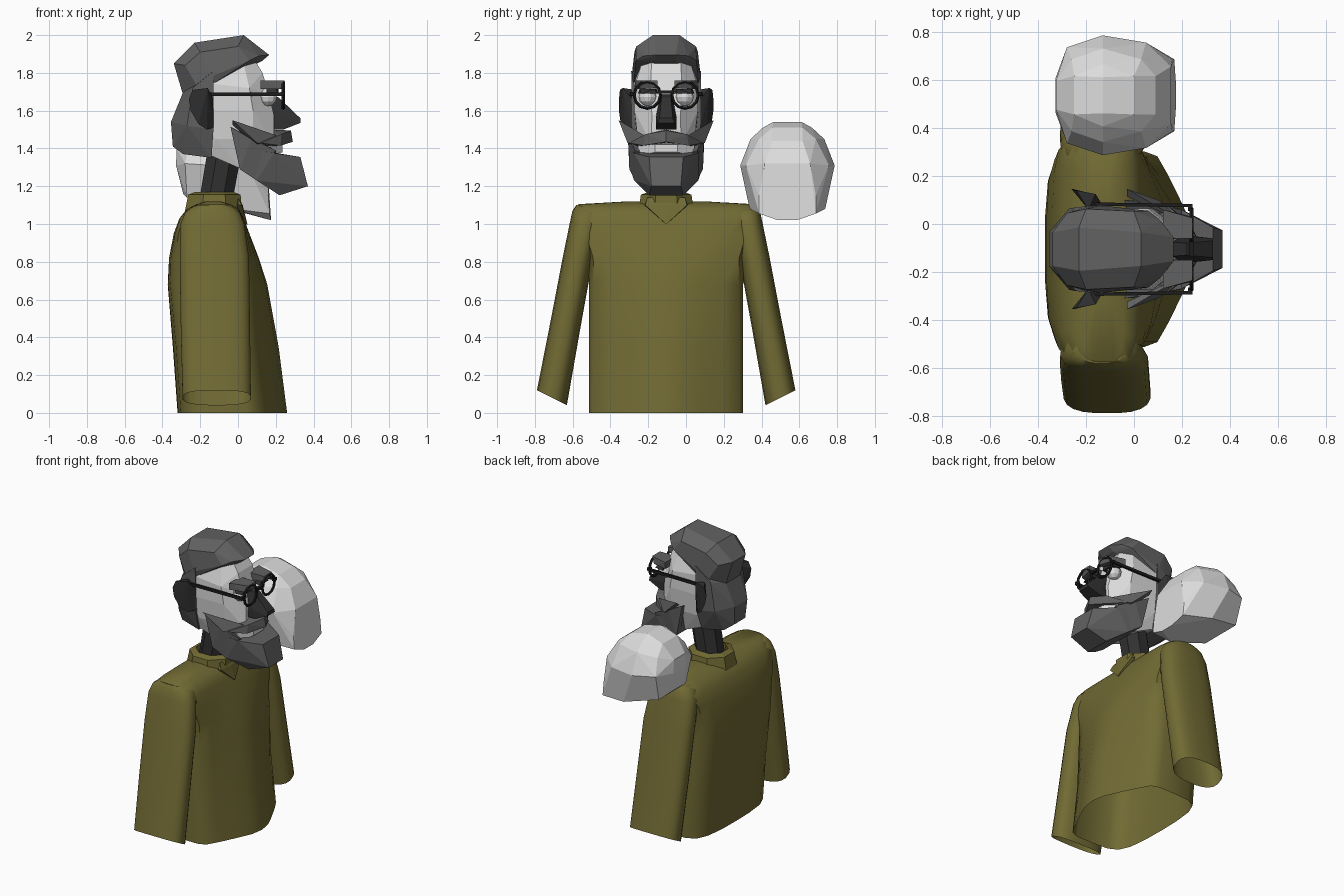
import bpy, bmesh, math
from mathutils import Matrix

CY = -0.105  # centre line of the figure (it faces +x)


def mat(name, r, g, b):
    m = bpy.data.materials.new(name)
    m.diffuse_color = (r, g, b, 1)
    return m


OLIVE = mat("olive cloth", 0.165, 0.145, 0.034)
SKIN = mat("pale grey", 0.72, 0.72, 0.72)
HAIR = mat("mid grey", 0.12, 0.12, 0.12)
DARK = mat("dark grey", 0.03, 0.03, 0.03)
BLACK = mat("black frame", 0.012, 0.012, 0.012)


def finish(name, bm, m, smooth=None):
    bmesh.ops.recalc_face_normals(bm, faces=bm.faces[:])
    me = bpy.data.meshes.new(name)
    bm.to_mesh(me)
    bm.free()
    ob = bpy.data.objects.new(name, me)
    bpy.context.collection.objects.link(ob)
    me.materials.append(m)
    if smooth:
        bpy.ops.object.select_all(action='DESELECT')
        ob.select_set(True)
        bpy.context.view_layer.objects.active = ob
        bpy.ops.object.shade_smooth_by_angle(angle=math.radians(smooth))
    return ob


def hull(name, pts, m, cy=CY, side=0):
    """Faceted solid round (x, z, y) points; mirrored over cy unless side is given."""
    bm = bmesh.new()
    for x, z, y in pts:
        for s in ([side] if side else [1, -1] if y else [1]):
            bm.verts.new((x, cy + s * y, z))
    bmesh.ops.convex_hull(bm, input=bm.verts[:])
    loose = [v for v in bm.verts if not v.link_faces]
    bmesh.ops.delete(bm, geom=loose, context='VERTS')
    bmesh.ops.dissolve_limit(bm, angle_limit=math.radians(4), verts=bm.verts[:], edges=bm.edges[:])
    return finish(name, bm, m)


def loft(name, rings, m, smooth=None, bottom=True):
    bm = bmesh.new()
    vr = [[bm.verts.new(p) for p in r] for r in rings]
    n = len(vr[0])
    for a, b in zip(vr, vr[1:]):
        for i in range(n):
            bm.faces.new((a[i], a[(i + 1) % n], b[(i + 1) % n], b[i]))
    if bottom:
        bm.faces.new(vr[0])
    bm.faces.new(vr[-1])
    return finish(name, bm, m, smooth)


def rounded(n, power):
    out = []
    for i in range(n):
        a = 2 * math.pi * (i + 0.5) / n
        c, s = math.cos(a), math.sin(a)
        out.append((math.copysign(abs(c) ** power, c), math.copysign(abs(s) ** power, s)))
    return out


# jumper body, open at the hem: (z, back x, front x, half width)
half_hem = [(1, 0), (.95, .22), (.8, .46), (.6, .75), (.44, .95), (.25, 1), (-.2, 1),
            (-.6, .98), (-.82, .9), (-.94, .7), (-.99, .35)]
half_top = [(1, 0), (1, .25), (.99, .5), (.97, .75), (.88, .92), (.5, 1), (-.2, 1),
            (-.6, .98), (-.88, .9), (-.97, .7), (-1, .35)]


def body_section(f):
    h = [(p[0] * (1 - f) + q[0] * f, p[1] * (1 - f) + q[1] * f) for p, q in zip(half_hem, half_top)]
    return h + [(-1, 0)] + [(c, -t) for c, t in reversed(h[1:])]


body = [(0, -.32, .26, .408), (.35, -.345, .215, .408), (.68, -.372, .155, .408),
        (.82, -.365, .11, .415), (.95, -.34, .06, .46), (1.03, -.31, .03, .495),
        (1.08, -.27, .005, .488), (1.105, -.22, -.04, .465), (1.12, -.17, -.09, .2)]
loft("jumper_body", [[((a + b) / 2 + c * (b - a) / 2, CY + t * h, z)
                      for c, t in body_section(min(1, max(0, (z - .5) / .5)))]
                     for z, a, b, h in body], OLIVE, 45, bottom=False)

# open sleeves: (inner y, inner z, outer y, outer z, back x, front x)
sleeve = [(.525, .04, .685, .12, -.295, .07), (.455, .44, .61, .50, -.305, .065),
          (.39, .80, .547, .83, -.31, .06), (.35, .99, .51, 1.01, -.305, .035),
          (.33, 1.05, .497, 1.07, -.28, .01), (.32, 1.08, .477, 1.10, -.24, -.03)]
for s, side in ((1, "left"), (-1, "right")):
    loft(side + "_sleeve",
         [[((a + b) / 2 + c * (b - a) / 2, CY + s * ((yi + yo) / 2 + t * (yo - yi) / 2),
            (zi + zo) / 2 + t * (zo - zi) / 2) for c, t in rounded(20, .75)]
          for yi, zi, yo, zo, a, b in sleeve], OLIVE, 45, bottom=False)

# collar ring with a pointed front flap
loft("collar", [[(cx + rx * c, CY + ry * t, z) for c, t in rounded(8, 1)]
                for z, cx, rx, ry in ((1.06, -.13, .165, .16), (1.155, -.125, .15, .145),
                                      (1.17, -.125, .11, .10), (1.06, -.13, .11, .10))],
     OLIVE)
hull("collar_point", [(.0, 1.14, .10), (.0, 1.10, .115), (.05, .998, 0), (.02, 1.10, .11),
                      (.025, 1.10, 0), (-.02, 1.0, 0)], OLIVE)

# neck, leaning forward
loft("neck", [[(cx + .095 * c, CY + .095 * t, z + zs * c) for c, t in rounded(8, 1)]
              for cx, z, zs in ((-.125, 1.08, 0), (-.065, 1.42, -.02))], DARK)

# face
hull("face", [(-.14, 1.36, .12), (.02, 1.29, .10), (.15, 1.30, .06), (.19, 1.42, .08),
              (-.12, 1.45, .155), (.08, 1.45, .15), (.19, 1.58, .075), (.08, 1.6, .168),
              (-.2, 1.6, .172), (.165, 1.68, .085), (.06, 1.72, .17), (-.2, 1.75, .172),
              (.13, 1.80, .08), (.075, 1.89, .075), (.03, 1.85, .13), (-.2, 1.85, .14)], SKIN)
hull("lower_lip", [(.17, 1.36, .15), (.17, 1.43, .15), (.235, 1.38, .06), (.235, 1.42, .06)], SKIN)

# hair: swept top, fuller back and temples
hull("hair_top", [(-.23, 1.96, .09), (.03, 2.0, .07), (.165, 1.895, .05), (.11, 1.89, .12),
                  (-.34, 1.85, .07), (-.29, 1.68, .08), (-.2, 1.70, .175), (-.14, 1.78, .183),
                  (.06, 1.865, .16), (.13, 1.865, .05), (.0, 1.94, .158), (-.2, 1.91, .168),
                  (-.28, 1.84, .15)], HAIR)
hull("hair_back", [(-.29, 1.70, .08), (-.355, 1.54, .07), (-.345, 1.41, .06), (-.29, 1.37, .1),
                   (-.14, 1.35, .13), (-.13, 1.5, .18), (-.13, 1.81, .185), (-.24, 1.72, .175),
                   (-.27, 1.52, .17)], HAIR)

# beard jutting forward
hull("beard", [(.0, 1.41, .2), (.01, 1.29, .19), (.19, 1.375, .17), (.33, 1.355, .09),
               (.37, 1.2, .078), (.22, 1.152, .09), (.10, 1.23, .17)], HAIR)

# nose
hull("nose", [(.15, 1.69, .03), (.215, 1.67, .025), (.33, 1.56, .035), (.33, 1.535, .045),
              (.24, 1.50, .055), (.16, 1.50, .055), (.22, 1.56, .055)], DARK)

# paired features
for s, side in ((1, "left"), (-1, "right")):
    hull(side + "_beard_wing", [(-.04, 1.515, .205), (-.03, 1.50, .165), (.01, 1.29, .195),
                                (.01, 1.29, .15), (.20, 1.39, .165), (.20, 1.38, .14),
                                (.07, 1.45, .20), (.10, 1.24, .17)], HAIR, side=s)
    hull(side + "_moustache", [(.28, 1.495, 0), (.29, 1.435, 0), (.17, 1.43, 0), (.17, 1.50, 0),
                               (.23, 1.475, .11), (.225, 1.415, .12), (.10, 1.41, .16),
                               (.12, 1.43, .195)], HAIR, side=s)
    hull(side + "_moustache_tip", [(.23, 1.46, .10), (.225, 1.415, .12), (.10, 1.41, .16),
                                   (.10, 1.43, .205), (-.03, 1.55, .252), (-.03, 1.525, .22)],
         HAIR, side=s)
    hull(side + "_ear", [(-.24, 1.71, .245), (-.16, 1.72, .23), (-.25, 1.60, .25),
                         (-.13, 1.66, .18), (-.13, 1.51, .18), (-.165, 1.50, .215),
                         (-.21, 1.53, .24), (-.19, 1.71, .165), (-.17, 1.51, .165),
                         (-.26, 1.66, .25)], DARK, side=s)
    hull(side + "_eyebrow", [(.12, 1.76, .165), (.245, 1.76, .13), (.245, 1.76, .045),
                             (.12, 1.76, .045), (.12, 1.715, .165), (.225, 1.715, .14),
                             (.245, 1.72, .045), (.12, 1.715, .045)], HAIR, side=s)
    # eye and lid
    bm = bmesh.new()
    bmesh.ops.create_uvsphere(bm, u_segments=10, v_segments=6, radius=.048,
                              matrix=Matrix.Translation((.16, CY + s * .098, 1.672)))
    finish(side + "_eye", bm, SKIN)
    hull(side + "_eyelid", [(.215, 1.69, .05), (.215, 1.69, .14), (.15, 1.69, .15),
                            (.15, 1.69, .04), (.215, 1.715, .06), (.2, 1.715, .13),
                            (.15, 1.715, .14), (.15, 1.715, .05)], DARK, side=s)
    # round spectacle rim
    bpy.ops.mesh.primitive_torus_add(major_segments=12, minor_segments=5, major_radius=.069,
                                     minor_radius=.009, location=(.24, CY + s * .1, 1.682),
                                     rotation=(0, math.pi / 2, 0))
    rim = bpy.context.object
    rim.name = side + "_spectacle_rim"
    rim.data.materials.append(BLACK)
    # temple arm and hinge
    hull(side + "_temple_arm", [(x, z, y + d) for x, y in ((-.17, .188), (.235, .182))
                                for z in (1.678, 1.697) for d in (-.007, .007)],
         BLACK, side=s)
    hull(side + "_hinge", [(x, z, y) for x in (.225, .245) for z in (1.68, 1.70)
                           for y in (.16, .189)], BLACK, side=s)
hull("spectacle_bridge", [(x, z, .035) for x in (.23, .25) for z in (1.69, 1.706)], BLACK)

# spare pale wig shape beside the shoulder
hull("pale_wig", [(.175, 1.02, .05), (.168, 1.055, .15), (-.03, 1.08, .2), (-.27, 1.14, .15),
                  (.16, 1.15, .15), (.155, 1.32, .12), (.05, 1.31, .22), (-.13, 1.31, .25),
                  (-.28, 1.32, .2), (-.328, 1.31, .07), (-.325, 1.40, .06), (.09, 1.44, .08),
                  (.03, 1.45, .15), (-.13, 1.45, .195), (-.26, 1.43, .15), (.0, 1.51, .08),
                  (-.13, 1.54, .075), (-.25, 1.50, .08), (-.13, 1.51, .13), (-.29, 1.16, .06)],
     SKIN, cy=.537)
